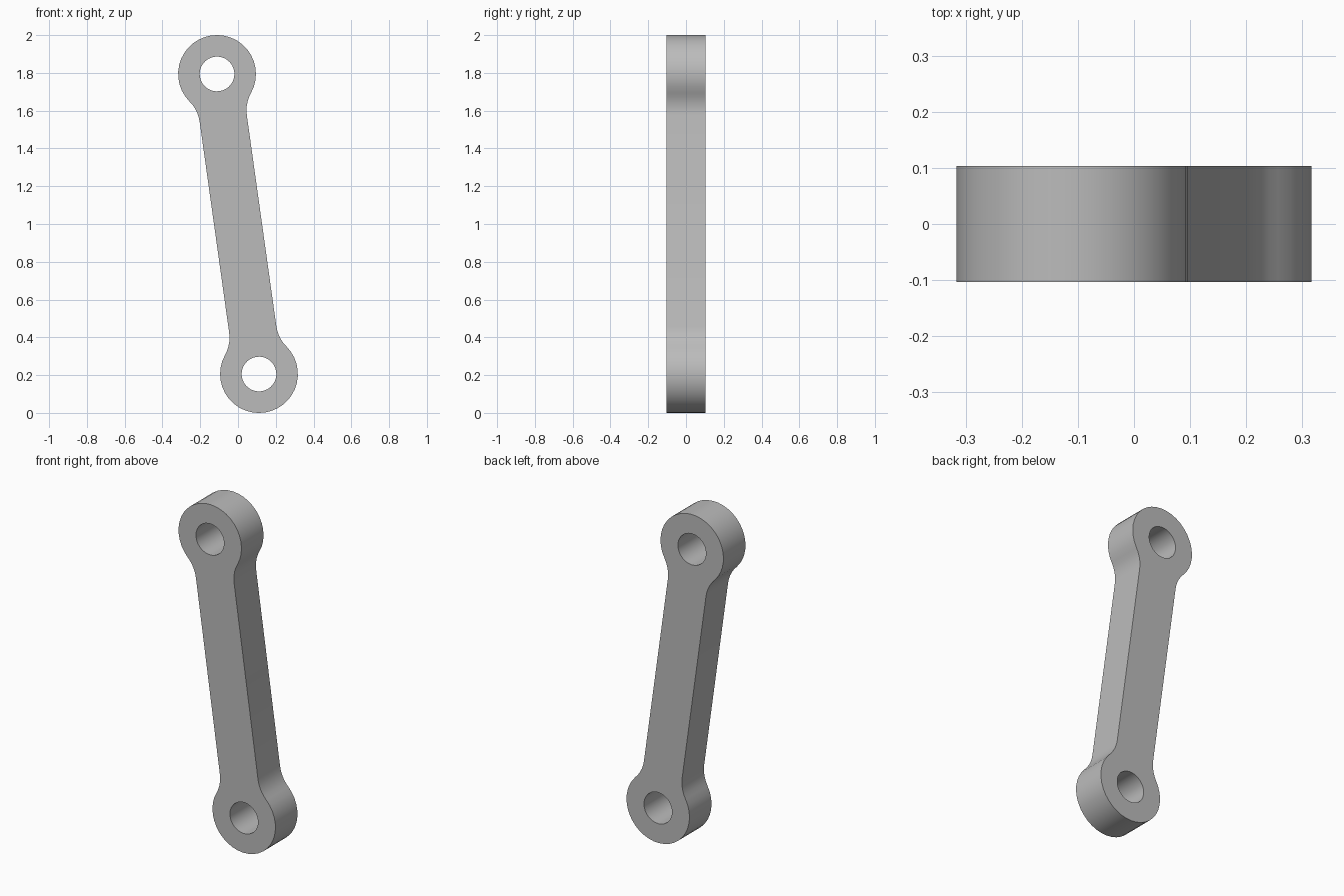
import bpy
import bmesh
from math import sin, cos, pi, atan2, sqrt, radians
from mathutils import Matrix, Vector

cube = bpy.data.objects.get("Cube")
if cube:
    bpy.data.objects.remove(cube, do_unlink=True)

# Dimensions
THICK = 0.206
HALF = 0.802        # link centre to each eye centre
EYE_R = 0.206
HOLE_R = 0.092
ARM = 0.126         # half width of the arm
FILLET = 0.19
TILT = radians(7.96)

grey = bpy.data.materials.new("plain grey")
grey.use_nodes = True
colour = (0.5, 0.5, 0.5, 1)
grey.diffuse_color = colour
grey.node_tree.nodes["Principled BSDF"].inputs["Base Color"].default_value = colour


def arc(cx, cy, r, start, end, n):
    steps = [start + (end - start) * i / n for i in range(n + 1)]
    return [(cx + r * cos(a), cy + r * sin(a)) for a in steps]


# Lower end: neck fillet, round eye, mirrored neck fillet
rise = sqrt((EYE_R + FILLET) ** 2 - (ARM + FILLET) ** 2)
angle = atan2(rise, ARM + FILLET)
neck = arc(ARM + FILLET, rise - HALF, FILLET, pi, pi + angle, 5)
eye = arc(0, -HALF, EYE_R, angle, -pi - angle, 26)
end = neck + eye[1:-1] + [(-x, y) for x, y in reversed(neck)]
outline = end + [(-x, -y) for x, y in end]
holes = [arc(0, s * HALF, HOLE_R, 0, 2 * pi, 32)[:-1] for s in (-1, 1)]

# Filled and extruded profile with two holes
curve = bpy.data.curves.new("link_profile", "CURVE")
curve.dimensions = "2D"
curve.fill_mode = "BOTH"
curve.extrude = THICK / 2
for loop in [outline] + holes:
    spline = curve.splines.new("POLY")
    spline.points.add(len(loop) - 1)
    for p, (x, y) in zip(spline.points, loop):
        p.co = (x, y, 0, 1)
    spline.use_cyclic_u = True

link = bpy.data.objects.new("connecting_link", curve)
bpy.context.collection.objects.link(link)
bpy.ops.object.select_all(action="DESELECT")
link.select_set(True)
bpy.context.view_layer.objects.active = link
bpy.ops.object.convert(target="MESH")
link = bpy.context.object

# Stand the link up with its lean and clean the mesh
place = (Matrix.Translation(Vector((0, 0, 1)))
         @ Matrix.Rotation(pi / 2, 4, "X") @ Matrix.Rotation(TILT, 4, "Z"))
bm = bmesh.new()
bm.from_mesh(link.data)
bmesh.ops.remove_doubles(bm, verts=bm.verts, dist=0.0005)
bmesh.ops.transform(bm, matrix=place, verts=bm.verts)
bmesh.ops.recalc_face_normals(bm, faces=bm.faces)
bm.to_mesh(link.data)
bm.free()
link.data.materials.clear()
link.data.materials.append(grey)
bpy.ops.object.shade_smooth_by_angle(angle=radians(30))
